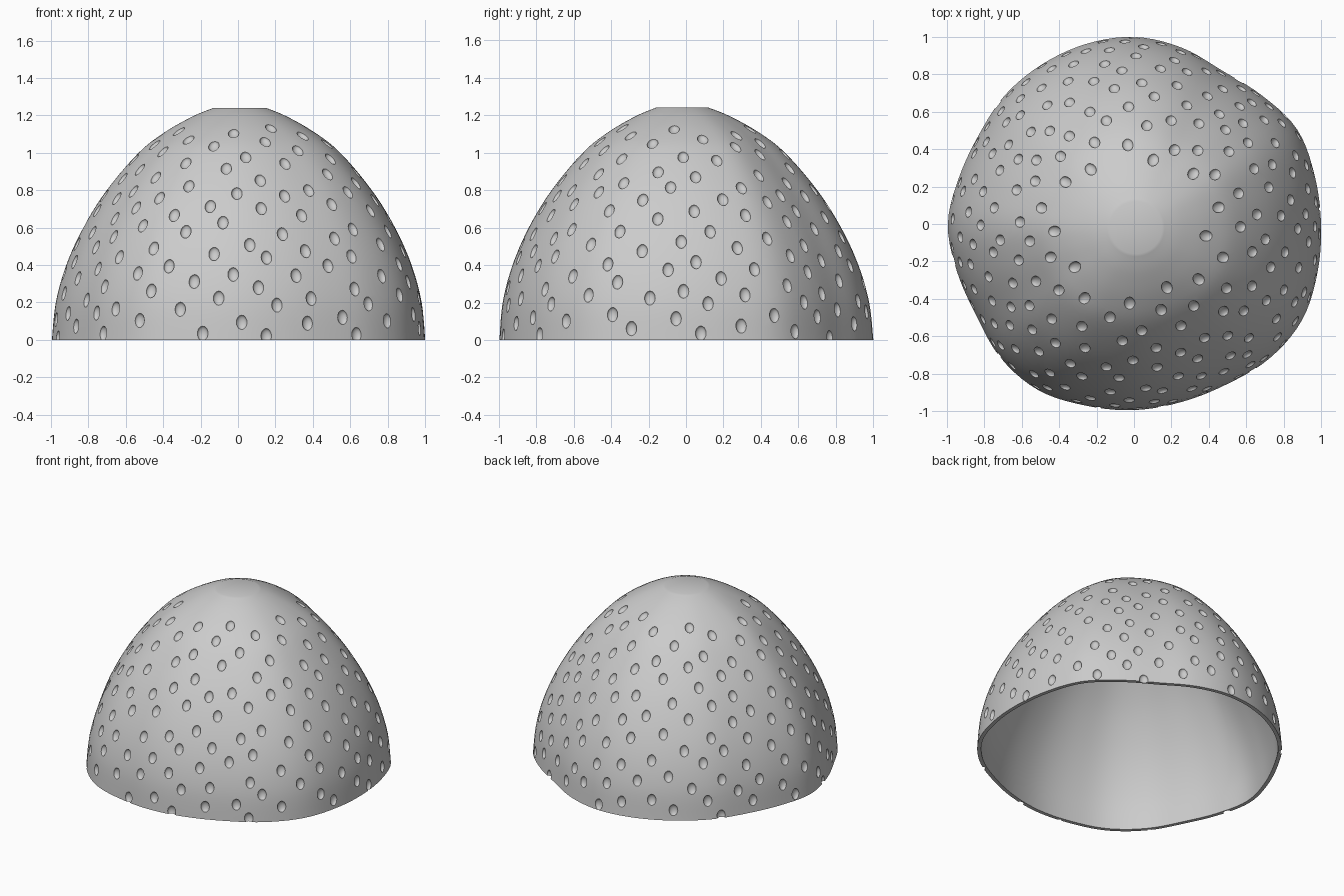
import bpy, bmesh, math, random
from mathutils import Matrix, Vector

if "Cube" in bpy.data.objects:
    bpy.data.objects.remove(bpy.data.objects["Cube"])

SIDES, RINGS, WALL, DIMPLES = 120, 40, 0.026, 228

# Side profile (radius, height) and the lobed outline (radius every 15 degrees)
PROFILE = [(1.0, 0), (0.98, 0.2), (0.925, 0.4), (0.835, 0.6), (0.71, 0.8),
           (0.54, 1.0), (0.40, 1.11), (0.25, 1.195), (0.14, 1.24)]
LOBES = [1.0, 1.0, 1.008, 0.97, 0.946, 0.977, 1.0, 0.996, 0.985, 0.975, 0.957, 0.968,
         0.995, 0.98, 0.975, 1.01, 1.025, 1.005, 0.995, 0.985, 0.99, 1.02, 1.035, 1.015]


def blend(a, b, c, d, t):
    return b + 0.5 * t * (c - a + t * (2 * a - 5 * b + 4 * c - d + t * (3 * (b - c) + d - a)))


def profile_at(s):
    last = len(PROFILE) - 1
    i = min(int(s * last), last - 1)
    pts = [Vector(PROFILE[max(0, min(last, i + k))]) for k in (-1, 0, 1, 2)]
    return blend(*pts, s * last - i)


def lobe_at(angle):
    u = (angle / math.tau % 1) * len(LOBES)
    i = int(u)
    return blend(*[LOBES[(i + k) % len(LOBES)] for k in (-1, 0, 1, 2)], u - i)


def surface(s, angle):
    r, z = profile_at(s)
    fade = min(1, (1 - s) * 3)
    r *= 1 + (lobe_at(angle) - 1) * fade
    return Vector((r * math.cos(angle) + 0.01 * s, r * math.sin(angle) - 0.02 * s, z))


def make_object(name, bm):
    mesh = bpy.data.meshes.new(name)
    bm.to_mesh(mesh)
    bm.free()
    obj = bpy.data.objects.new(name, mesh)
    bpy.context.collection.objects.link(obj)
    return obj


def dome(bm, inset):
    """One skin of the shell, closed by a flat top; returns its bottom ring."""
    rings = []
    for j in range(RINGS + 1):
        ring = []
        for i in range(SIDES):
            p = surface(j / RINGS, math.tau * i / SIDES)
            p -= Vector((p.x, p.y, 0)).normalized() * inset
            p.z *= 1 - inset
            ring.append(bm.verts.new(p))
        rings.append(ring)
    for low, high in zip(rings, rings[1:]):
        for i in range(SIDES):
            k = (i + 1) % SIDES
            bm.faces.new((low[i], low[k], high[k], high[i]))
    bm.faces.new(rings[-1])
    return rings[0]


# Hollow shell: outer skin, inner skin and the rim joining them
bm = bmesh.new()
outer = dome(bm, 0)
inner = dome(bm, WALL)
for i in range(SIDES):
    k = (i + 1) % SIDES
    bm.faces.new((outer[i], outer[k], inner[k], inner[i]))
bmesh.ops.recalc_face_normals(bm, faces=bm.faces)
shell = make_object("dimpled_shell", bm)

# One round cutter to be copied
bm = bmesh.new()
bmesh.ops.create_uvsphere(bm, u_segments=16, v_segments=12, radius=1)
ball = bpy.data.meshes.new("dimple_ball")
bm.to_mesh(ball)
bm.free()

# Oval cutters spread evenly over the dome along a golden-angle spiral
random.seed(4)
steps = [i / 400 for i in range(401)]
points = [profile_at(s) for s in steps]
area = [0]
for a, b in zip(points, points[1:]):
    area.append(area[-1] + (b - a).length * (a.x + b.x))
top = min(i for i, p in enumerate(points) if p.y > 1.135)

bm = bmesh.new()
for n in range(DIMPLES):
    target = area[top] * (1 - (n + 0.5) / DIMPLES)
    s = steps[min(i for i, v in enumerate(area) if v >= target)]
    s = min(0.97, max(0.001, s + random.uniform(-0.012, 0.012)))
    angle = math.radians(-61 + 137.508 * n + random.uniform(-2, 2))
    point = surface(s, angle)
    side = (surface(s, angle + 0.01) - point).normalized()
    up = (surface(s + 0.01, angle) - point).normalized()
    normal = side.cross(up).normalized()
    up = normal.cross(side)
    frame = Matrix((side * 0.029, up * 0.039, normal * 0.02)).transposed().to_4x4()
    oval = ball.copy()
    oval.transform(Matrix.Translation(point) @ frame)
    bm.from_mesh(oval)
    bpy.data.meshes.remove(oval)
bpy.data.meshes.remove(ball)
cutter = make_object("dimple_cutter", bm)
cutter.hide_render = True

# Carve the dimples and bake the result
cut = shell.modifiers.new("dimples", 'BOOLEAN')
cut.operation, cut.solver, cut.object = 'DIFFERENCE', 'MANIFOLD', cutter
graph = bpy.context.evaluated_depsgraph_get()
carved = bpy.data.meshes.new_from_object(shell.evaluated_get(graph))
shell.modifiers.clear()
shell.data = carved
bpy.data.objects.remove(cutter)

# Plain grey finish
grey = bpy.data.materials.new("plain_grey")
grey.use_nodes = True
colour = (0.6, 0.6, 0.6, 1)
grey.diffuse_color = colour
grey.node_tree.nodes["Principled BSDF"].inputs["Base Color"].default_value = colour
shell.data.materials.clear()
shell.data.materials.append(grey)

for obj in bpy.context.selected_objects:
    obj.select_set(False)
shell.select_set(True)
bpy.context.view_layer.objects.active = shell
bpy.ops.object.shade_smooth_by_angle(angle=math.radians(32))
